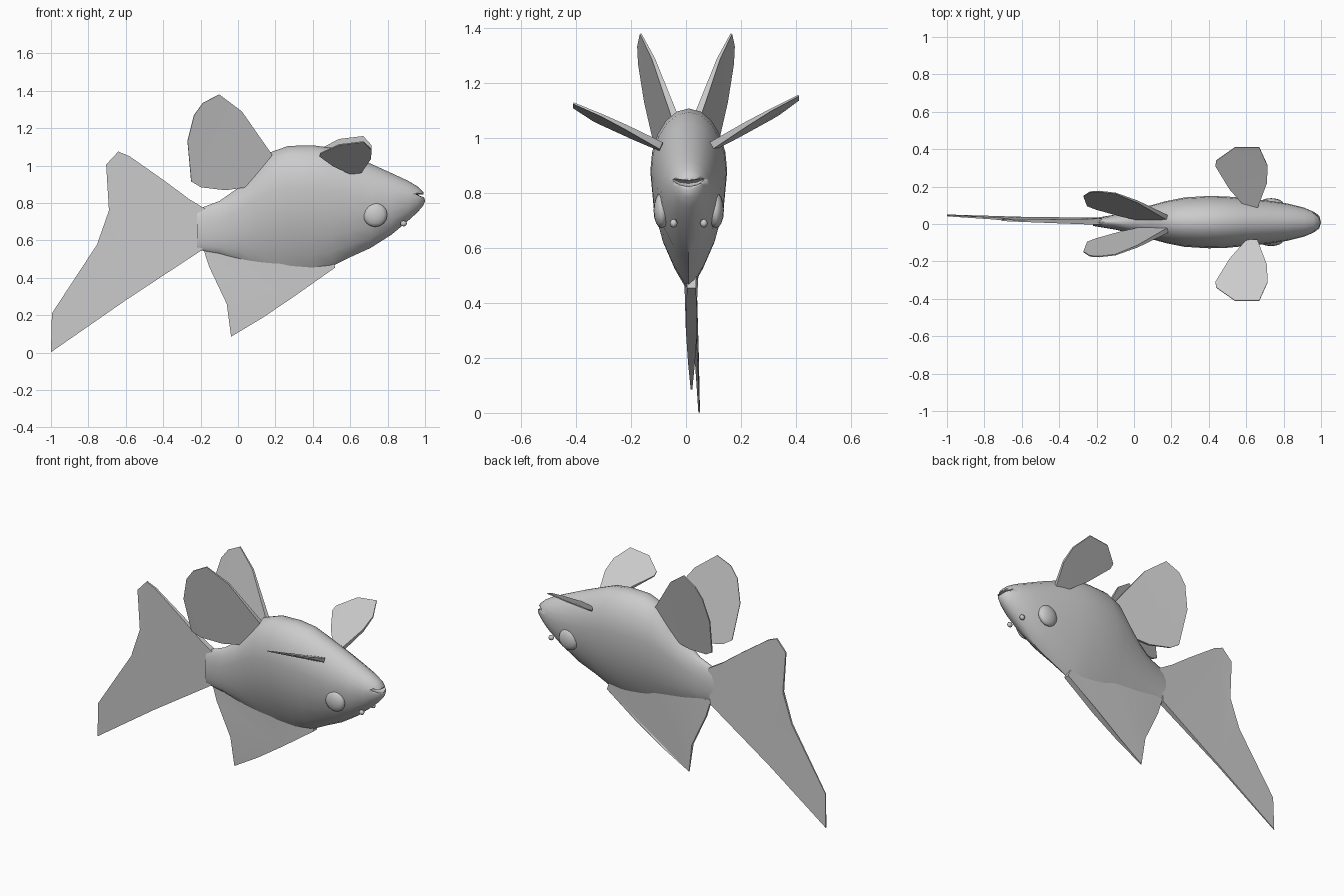
import bpy, bmesh, math
from mathutils import Vector

if "Cube" in bpy.data.objects:
    bpy.data.objects.remove(bpy.data.objects["Cube"], do_unlink=True)

grey = bpy.data.materials.new("plain grey")
grey.use_nodes = True
grey.diffuse_color = (0.6, 0.6, 0.6, 1)
grey.node_tree.nodes["Principled BSDF"].inputs["Base Color"].default_value = grey.diffuse_color


def finish(bm, name, angle=40):
    """Turn a bmesh into a shaded object with the grey material."""
    bmesh.ops.recalc_face_normals(bm, faces=bm.faces)
    mesh = bpy.data.meshes.new(name)
    bm.to_mesh(mesh)
    bm.free()
    mesh.materials.append(grey)
    obj = bpy.data.objects.new(name, mesh)
    bpy.context.collection.objects.link(obj)
    bpy.ops.object.select_all(action='DESELECT')
    obj.select_set(True)
    bpy.context.view_layer.objects.active = obj
    bpy.ops.object.shade_smooth_by_angle(angle=math.radians(angle))
    return obj


def fin(name, points, normal, root, root_half, reach):
    """Thin plate from an outline, thicker near its root."""
    bm = bmesh.new()
    rims = []
    for side in (1, -1):
        rim = []
        for p in map(Vector, points):
            fade = max(0, 1 - (p - Vector(root)).length / reach)
            rim.append(bm.verts.new(p + Vector(normal).normalized() * side * (0.003 + root_half * fade)))
        rims.append(rim)
        bm.faces.new(rim)
    n = len(points)
    for i in range(n):
        j = (i + 1) % n
        bm.faces.new((rims[0][i], rims[0][j], rims[1][j], rims[1][i]))
    bmesh.ops.triangulate(bm, faces=[f for f in bm.faces if len(f.verts) > 4])
    return finish(bm, name, 25)


def ball(name, centre, size, segments=16):
    bm = bmesh.new()
    bmesh.ops.create_uvsphere(bm, u_segments=segments, v_segments=segments // 2, radius=1)
    for v in bm.verts:
        v.co = Vector(centre) + Vector(a * b for a, b in zip(v.co, size))
    return finish(bm, name, 60)


# Body: x, top, widest height, keel, half width, pinch of the lower flank
stations = [
    (-.22, .765, .66, .55, .02, 1), (-.1, .81, .7, .53, .04, 1.2),
    (0, .88, .76, .5, .065, 1.5), (.09, .97, .82, .475, .09, 1.8),
    (.17, 1.07, .86, .455, .112, 2), (.27, 1.105, .88, .44, .132, 2),
    (.4, 1.108, .88, .44, .14, 1.9), (.5, 1.095, .87, .46, .137, 1.7),
    (.6, 1.055, .85, .51, .128, 1.5), (.71, 1.01, .83, .56, .116, 1.3),
    (.82, .96, .82, .63, .1, 1.2), (.91, .918, .825, .705, .077, 1),
    (.96, .888, .83, .75, .056, 1), (.99, .86, .825, .785, .035, 1)]
SIDES = 20
bm = bmesh.new()
rings = []
for x, top, wide, keel, half, pinch in stations:
    ring = []
    for i in range(SIDES):
        a = 2 * math.pi * i / SIDES
        c, s = math.cos(a), math.sin(a)
        if s >= 0:
            y, z = half * c, wide + (top - wide) * s
        else:
            y = half * math.copysign(abs(c) ** pinch, c)
            z = wide + (wide - keel) * s
        ring.append(bm.verts.new((x, y + .01, z)))
    rings.append(ring)
for r, q in zip(rings, rings[1:]):
    for i in range(SIDES):
        j = (i + 1) % SIDES
        bm.faces.new((r[i], r[j], q[j], q[i]))
bm.faces.new(rings[0])
# Blunt snout tip
tip = bm.verts.new((1, .008, .81))
for i in range(SIDES):
    bm.faces.new((rings[-1][i], rings[-1][(i + 1) % SIDES], tip))
body = finish(bm, "body")

# Mouth: an upturned crescent slit cut into the snout
bm = bmesh.new()
bmesh.ops.create_uvsphere(bm, u_segments=16, v_segments=8, radius=1)
for v in bm.verts:
    x, y, z = v.co
    v.co = (.99 + .055 * x, .008 + .08 * y, .835 + .011 * z + .03 * y * y)
cutter = finish(bm, "mouth_cutter")
cutter.hide_render = True
cut = body.modifiers.new("mouth", 'BOOLEAN')
cut.object = cutter
cut.solver = 'EXACT'
bpy.context.view_layer.objects.active = body
bpy.ops.object.modifier_apply(modifier=cut.name)
bpy.data.objects.remove(cutter, do_unlink=True)

# Tail fin, leaning slightly to one side
tail = [(-.17, .765), (-.26, .82), (-.395, .92), (-.58, 1.05), (-.64, 1.075), (-.705, 1.005),
        (-.69, .76), (-.754, .577), (-.995, .21), (-1, .002), (-.6, .28), (-.19, .55)]
fin("tail_fin", [(x, .012 - .025 * (x + .2) + .02 * (.8 - z), z) for x, z in tail],
    (0, 1, 0), (-.18, .01, .65), .016, .7)

# Keel fin below the body
keel = [(-.19, .57), (-.155, .46), (-.06, .26), (-.037, .085), (.13, .185), (.3, .3),
        (.52, .455), (.5, .52), (.2, .56)]
fin("keel_fin", [(x, .02, z) for x, z in keel], (0, 1, 0), (.25, .02, .5), .03, .5)

# Paired back fins and side fins
back = [(.18, 1.06), (.02, 1.29), (-.1, 1.38), (-.187, 1.335), (-.235, 1.27), (-.27, 1.13),
        (-.25, .915), (-.2, .885), (-.07, .87), (.07, .89)]
paddle = [(.6, .09), (.51, .19), (.435, .31), (.44, .34), (.54, .41), (.67, .41),
          (.715, .31), (.71, .22), (.66, .09)]
for word, s in (("left", 1), ("right", -1)):
    fin(word + "_back_fin",
        [(x, s * (.04 - .224 * (x - .166) + .215 * (z - 1.075)), z) for x, z in back],
        (.224, s, -.215), (.1, s * .03, 1), .014, .4)
    slope = .57 if s > 0 else .48
    fin(word + "_side_fin",
        [(x, s * y, .97 + slope * (y - .1) + .12 * (x - .6)) for x, y in paddle],
        (0, -s * slope, 1), (.63, s * .1, .97), .012, .3)
    ball(word + "_eye", (.733, .01 + s * .098, .737), (.065, .03, .065))
    ball(word + "_barbel", (.885, .01 + s * .055, .69), (.018, .014, .016), 8)
